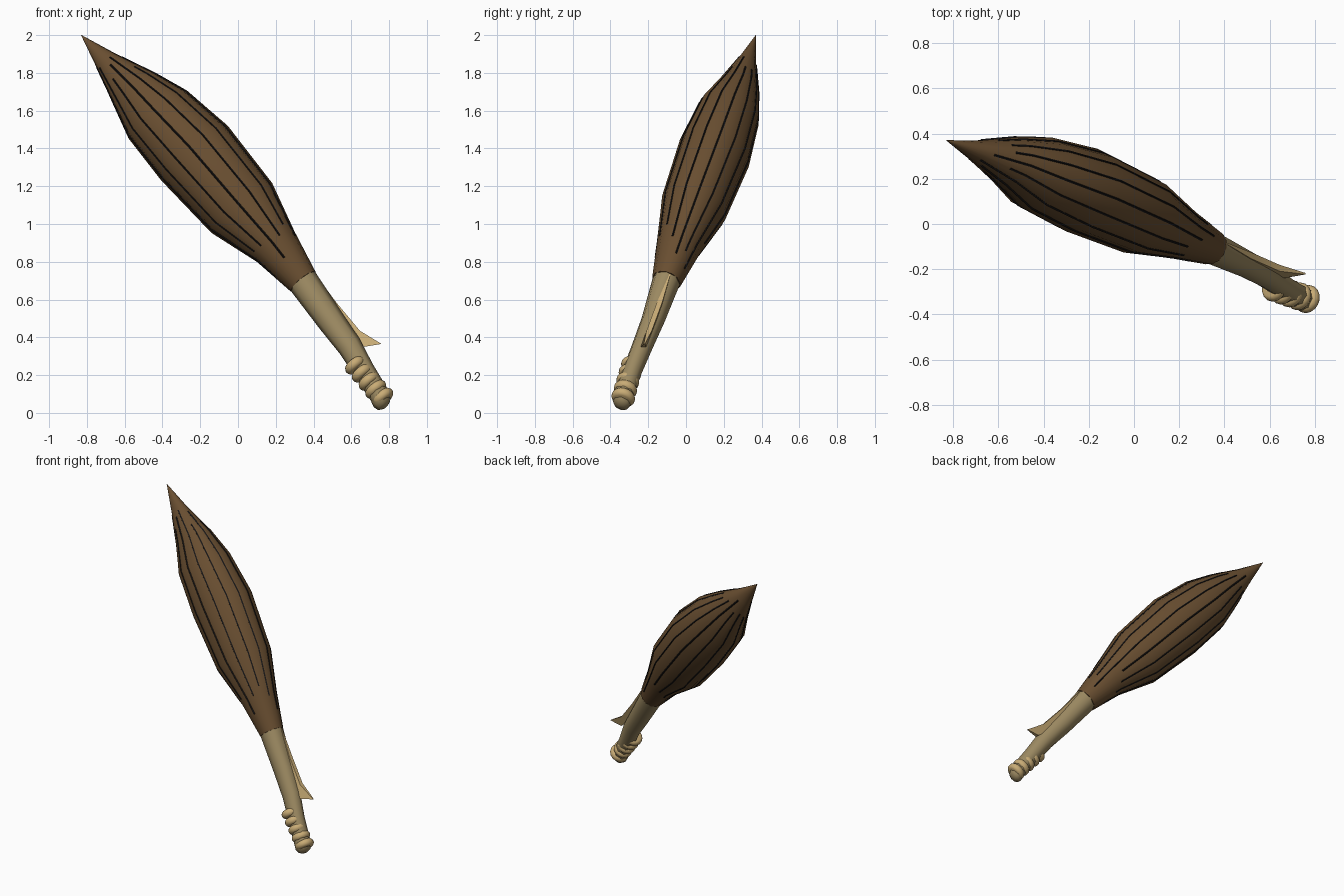
import bpy, bmesh, math, random
from mathutils import Vector

if "Cube" in bpy.data.objects:
    bpy.data.objects.remove(bpy.data.objects["Cube"])

random.seed(4)
# Shared leaning axis and the two directions across it
AXIS = Vector((-.61, .27, .744)).normalized()
U = Vector((.77, 0, .63))
U = (U - AXIS * U.dot(AXIS)).normalized()
V = AXIS.cross(U)


def mat(name, col):
    m = bpy.data.materials.new(name)
    m.diffuse_color = (*col, 1)
    m.use_nodes = True
    m.node_tree.nodes["Principled BSDF"].inputs["Base Color"].default_value = m.diffuse_color
    return m


BROWN = mat("dark_brown", (.14, .076, .03))
KHAKI = mat("khaki", (.33, .25, .12))
TAN = mat("light_tan", (.58, .41, .18))
BLACK = mat("black", (.009, .008, .008))


def finish(bm, name, material, angle=65):
    bmesh.ops.recalc_face_normals(bm, faces=bm.faces)
    me = bpy.data.meshes.new(name)
    bm.to_mesh(me)
    bm.free()
    me.materials.append(material)
    ob = bpy.data.objects.new(name, me)
    bpy.context.collection.objects.link(ob)
    bpy.ops.object.select_all(action='DESELECT')
    ob.select_set(True)
    bpy.context.view_layer.objects.active = ob
    bpy.ops.object.shade_smooth_by_angle(angle=math.radians(angle))
    return ob


def loft(bm, rings, sides, groove=1.0):
    """Skin (centre, radius_u, radius_v) rings into a closed tube."""
    prev = first = None
    for c, a, b in rings:
        row = []
        for i in range(sides):
            t = 2 * math.pi * i / sides
            k = groove if i % 2 else 1
            row.append(bm.verts.new(Vector(c) + U * (a * k * math.cos(t)) + V * (b * k * math.sin(t))))
        if prev:
            for i in range(sides):
                j = (i + 1) % sides
                bm.faces.new((prev[i], prev[j], row[j], row[i]))
        first = first or row
        prev = row
    bm.faces.new(first)
    bm.faces.new(prev)


# Bristle head: fluted, swelling in the middle, pointed at the top
HEAD = [((.345, -.105, .695), .084, .078),
        ((.20, -.04, .88), .128, .118),
        ((.02, .04, 1.085), .208, .177),
        ((-.23, .15, 1.375), .228, .194),
        ((-.425, .225, 1.58), .200, .168),
        ((-.55, .28, 1.715), .140, .112),
        ((-.695, .325, 1.86), .064, .048),
        ((-.83, .37, 2.0), .001, .001)]
LOBES, GROOVE = 14, .955
bm = bmesh.new()
loft(bm, HEAD, LOBES * 2, GROOVE)
finish(bm, "bristle_head", BROWN)


def groove_point(s, i):
    """Point in groove i at ring position s along the head."""
    k = min(int(s), len(HEAD) - 2)
    f = s - k
    t = 2 * math.pi * (i * 2 + 1) / (LOBES * 2)
    pts = []
    for c, a, b in HEAD[k:k + 2]:
        pts.append(Vector(c) + (U * a * math.cos(t) + V * b * math.sin(t)) * GROOVE)
    return pts[0].lerp(pts[1], f)


# Dark strand lines lying in the grooves, with staggered ends
bm = bmesh.new()
for i in range(LOBES):
    lo = random.uniform(.25, 1.3)
    hi = random.uniform(5.3, 6.1)
    stops = [lo] + [k for k in range(1, 7) if lo + .05 < k < hi - .05] + [hi]
    loft(bm, [(groove_point(s, i), .006, .006) for s in stops], 4)
finish(bm, "strand_lines", BLACK)

# Handle: eight-sided and slightly bent, with a rounded foot
HANDLE = [((.345, -.105, .695), .082, .075),
          ((.49, -.175, .49), .073, .062),
          ((.59, -.23, .355), .066, .056),
          ((.67, -.285, .22), .058, .052),
          ((.745, -.33, .10), .055, .055),
          ((.762, -.338, .065), .055, .055),
          ((.774, -.343, .042), .042, .042),
          ((.780, -.346, .032), .018, .018)]
bm = bmesh.new()
loft(bm, HANDLE, 8)
finish(bm, "handle", KHAKI)

# Wrapped cord: a stack of rounded bands around the foot
bm = bmesh.new()
N = 5
for n in range(N):
    f = n / (N - 1)
    c = Vector((.620, -.285, .252)).lerp(Vector((.766, -.332, .082)), f)
    r = .060 + .004 * f
    rings = []
    for j in range(7):
        p = math.radians(-75 + 25 * j)
        w = r * (.62 + .38 * math.cos(p))
        rings.append((c + AXIS * (.026 * math.sin(p)), w, w))
    loft(bm, rings, 16)
finish(bm, "cord_wrap", TAN)

# Thorn: thin splinter peeling off the handle
outline = [(.41, -.085, .735), (.52, -.14, .585), (.645, -.195, .435),
           (.76, -.22, .365), (.668, -.225, .35), (.60, -.215, .40), (.47, -.14, .56)]
bm = bmesh.new()
sides = []
for s in (-1, 1):
    row = []
    for k, (x, y, z) in enumerate(outline):
        w = .003 if k in (0, 3) else .014
        row.append(bm.verts.new((x, y + s * w, z)))
    sides.append(row)
bm.faces.new(sides[0])
bm.faces.new(sides[1])
for k in range(len(outline)):
    j = (k + 1) % len(outline)
    bm.faces.new((sides[0][k], sides[0][j], sides[1][j], sides[1][k]))
finish(bm, "thorn", TAN, 30)
